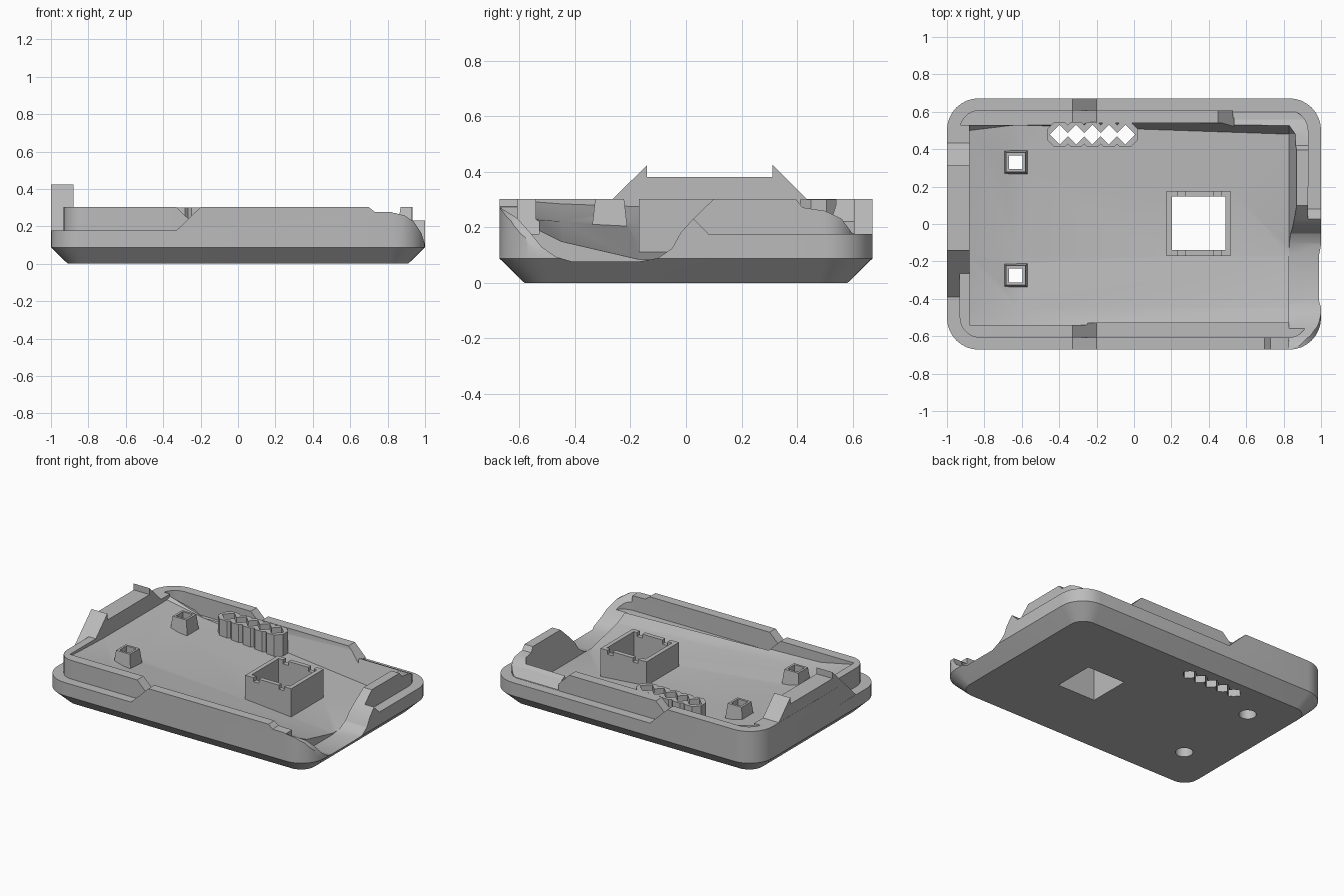
import bpy, bmesh, math

cube = bpy.data.objects.get("Cube")
if cube:
    bpy.data.objects.remove(cube, do_unlink=True)

grey = bpy.data.materials.new("plain grey")
grey.use_nodes = True
grey.diffuse_color = (0.5, 0.5, 0.5, 1)
grey.node_tree.nodes["Principled BSDF"].inputs["Base Color"].default_value = (0.5, 0.5, 0.5, 1)


def loft(name, rings):
    """Closed solid through rings of equal point count."""
    bm = bmesh.new()
    loops = [[bm.verts.new(p) for p in ring] for ring in rings]
    n = len(loops[0])
    for a, b in zip(loops, loops[1:]):
        for i in range(n):
            j = (i + 1) % n
            bm.faces.new((a[i], a[j], b[j], b[i]))
    bm.faces.new(loops[0][::-1])
    bm.faces.new(loops[-1])
    bmesh.ops.recalc_face_normals(bm, faces=bm.faces)
    mesh = bpy.data.meshes.new(name)
    bm.to_mesh(mesh)
    bm.free()
    ob = bpy.data.objects.new(name, mesh)
    bpy.context.collection.objects.link(ob)
    mesh.materials.append(grey)
    return ob


def rounded(w, d, r, z, steps=8):
    """Rounded rectangle ring with half sizes w and d."""
    pts = []
    for q, (sx, sy) in enumerate([(1, 1), (-1, 1), (-1, -1), (1, -1)]):
        for i in range(steps + 1):
            a = (q + i / steps) * math.pi / 2
            pts.append((sx * (w - r) + r * math.cos(a), sy * (d - r) + r * math.sin(a), z))
    return pts


def rect(x0, x1, y0, y1, z):
    return [(x0, y0, z), (x1, y0, z), (x1, y1, z), (x0, y1, z)]


def block(name, x0, x1, y0, y1, z0, z1):
    return loft(name, [rect(x0, x1, y0, y1, z0), rect(x0, x1, y0, y1, z1)])


def prism_y(name, profile, y0, y1):
    return loft(name, [[(x, y, z) for x, z in profile] for y in (y0, y1)])


def prism_x(name, profile, x0, x1):
    return loft(name, [[(x, y, z) for y, z in profile] for x in (x0, x1)])


def column(name, x, y, r, z0, z1, sides, turn=0.0):
    def ring(z):
        return [(x + r * math.cos(turn + i * math.tau / sides),
                 y + r * math.sin(turn + i * math.tau / sides), z) for i in range(sides)]
    return loft(name, [ring(z0), ring(z1)])


def combine(target, other, operation):
    mod = target.modifiers.new("combine", "BOOLEAN")
    mod.operation = operation
    mod.solver = "EXACT"
    mod.object = other
    bpy.context.view_layer.objects.active = target
    bpy.ops.object.modifier_apply(modifier=mod.name)
    bpy.data.objects.remove(other, do_unlink=True)


def cut(target, other):
    combine(target, other, "DIFFERENCE")


def add(target, other):
    combine(target, other, "UNION")


def lip_core():
    return loft("lip_core", [rounded(0.932, 0.608, 0.11, 0.1), rounded(0.932, 0.608, 0.11, 0.6)])


# Outer shell with chamfered underside
tray = loft("tray_shell", [rounded(0.91, 0.582, 0.1, 0), rounded(1, 0.672, 0.17, 0.088),
                           rounded(1, 0.672, 0.17, 0.303)])

# Interlocking rim: the outer half is low on two opposite corners,
# the inner half is low on the other two, with sloped ends
TOP = 0.5
LEFT, RIGHT, LOW, HIGH = -0.33, -0.2, 0.177, 0.303
rising = [(-1.2, LOW), (LEFT, LOW), (RIGHT, HIGH), (RIGHT, TOP), (-1.2, TOP)]
falling = [(1.2, LOW), (RIGHT, LOW), (LEFT, HIGH), (LEFT, TOP), (1.2, TOP)]
for profile, y0, y1, operation in [(rising, -0.8, -0.2, "DIFFERENCE"),
                                   (falling, 0.08, 0.8, "DIFFERENCE"),
                                   (falling, -0.8, -0.53, "INTERSECT"),
                                   (rising, 0.53, 0.8, "INTERSECT")]:
    cutter = prism_y("ledge_cutter", profile, y0, y1)
    combine(cutter, lip_core(), operation)
    cut(tray, cutter)
# Sloped ledge end on the open end wall
cut(tray, prism_x("end_ledge", [(0.081, 0.178), (-0.05, 0.309), (-0.05, TOP), (0.2, TOP),
                                (0.2, 0.178)], 0.931, 1.1))

# Raised end tab with pointed ends
add(tray, prism_x("end_tab", [(-0.39, 0.178), (-0.14, 0.425), (-0.14, 0.382), (0.312, 0.382),
                              (0.312, 0.425), (0.435, 0.302), (0.435, 0.13), (-0.39, 0.13)],
                  -0.999, -0.87))

# Cavity with a dished floor sloping down towards the open end
stations = [  # x, front rim, front bend, floor, back rim, back bend y
    (-0.88, 0.292, 0.285, 0.275, 0.292, 0.5),
    (-0.63, 0.24, 0.222, 0.208, 0.235, 0.53),
    (0.83, 0.195, 0.15, 0.085, 0.295, 0.48),
    (0.87, 0.305, 0.304, 0.303, 0.305, 0.48)]
cut(tray, loft("cavity", [[(x, -0.54, front), (x, -0.45, bend), (x, -0.17, low), (x, by, low),
                           (x, 0.54, back), (x, 0.54, 0.6), (x, -0.54, 0.6)]
                          for x, front, bend, low, back, by in stations]))

# Curved channel through the end wall
cut(tray, prism_x("channel", [(-0.8, TOP), (-0.8, 0.29), (-0.67, 0.272), (-0.61, 0.235),
                              (-0.56, 0.18), (-0.52, 0.13), (-0.47, 0.095), (-0.41, 0.077),
                              (-0.17, 0.077), (-0.1, 0.09), (-0.05, 0.125), (-0.02, 0.18),
                              (0.02, 0.225), (0.1, 0.303), (0.1, TOP)], 0.829, 1.1))
# Lowered front corner
cut(tray, prism_y("corner_cutter", [(0.69, 0.31), (0.73, 0.278), (0.82, 0.276), (0.89, 0.258),
                                    (0.94, 0.225), (0.98, 0.165), (1.0, 0.1), (1.1, 0.1),
                                    (1.1, TOP), (0.69, TOP)], -0.8, -0.45))
# Lowered back corner with a sloped shoulder
cut(tray, prism_x("back_cutter", [(0.39, 0.31), (0.42, 0.272), (0.5, 0.26), (0.56, 0.232),
                                  (0.6, 0.178), (0.8, 0.178), (0.8, TOP), (0.39, TOP)],
                  0.53, 1.1))
cut(tray, prism_y("shoulder_cutter", [(0.44, 0.312), (0.535, 0.217), (0.535, TOP), (0.44, TOP)],
                  0.5, 0.8))

# Square window frame
WX, WY = 0.345, 0.003
add(tray, block("window_frame", WX - 0.172, WX + 0.172, WY - 0.173, WY + 0.173, 0.04, 0.302))
cut(tray, block("window_hole", WX - 0.143, WX + 0.143, WY - 0.143, WY + 0.143, -0.1, 0.6))
for x in (WX - 0.09, WX + 0.1):
    cut(tray, block("frame_notch", x - 0.02, x + 0.02, -0.3, 0.3, 0.275, 0.6))

# Two flared square posts
for y in (-0.275, 0.33):
    x = -0.632
    add(tray, loft("square_post", [rect(x - s, x + s, y - s, y + s, z)
                                   for s, z in ((0.075, 0.1), (0.052, 0.302))]))
    cut(tray, block("post_hole", x - 0.037, x + 0.037, y - 0.037, y + 0.037, -0.1, 0.6))
    cut(tray, column("post_bore", x, y, 0.054, -0.1, 0.1, 20))

# Row of five light tubes with diamond openings and round bores below
tube_xs = [-0.398 + 0.088 * i for i in range(5)]
for x in tube_xs:
    add(tray, column("light_tube", x, 0.478, 0.073, 0.05, 0.301, 8, math.pi / 8))
for x in tube_xs:
    cut(tray, column("tube_hole", x, 0.478, 0.053, -0.1, 0.6, 4))
    cut(tray, column("tube_bore", x, 0.478, 0.042, -0.1, 0.1, 16, 0.1))

# Crisp edges, smooth corners
bpy.ops.object.select_all(action="DESELECT")
tray.select_set(True)
bpy.context.view_layer.objects.active = tray
bpy.ops.object.shade_smooth_by_angle(angle=math.radians(25))
